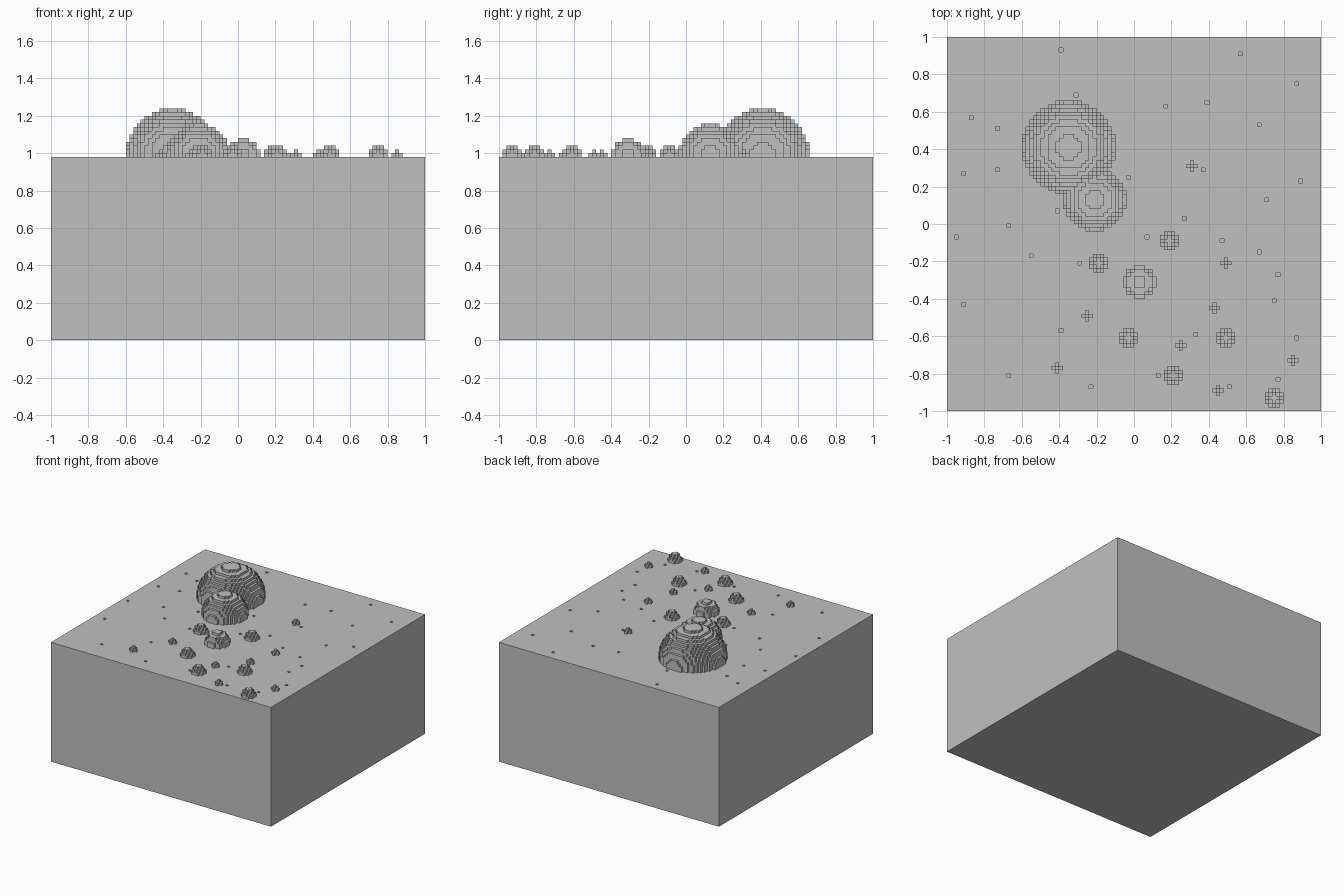
import bpy

if "Cube" in bpy.data.objects:
    bpy.data.objects.remove(bpy.data.objects["Cube"])

V = 0.02          # cube size
N = 100           # cubes per side
BASE = 49         # slab height in cubes

grey = bpy.data.materials.new("stone_grey")
grey.diffuse_color = (0.53, 0.53, 0.53, 1)
grey.use_nodes = True
grey.node_tree.nodes["Principled BSDF"].inputs["Base Color"].default_value = grey.diffuse_color


def cell(c):
    """Grid index of a coordinate."""
    return int((c + 1) / V)


# Stepped domes: radius in cubes -> centres
domes = {
    12: [(-.35, .41)],
    8: [(-.21, .138)],
    4: [(.035, -.306)],
    2: [(.19, -.09), (-.195, -.207), (-.025, -.608), (.49, -.608), (.206, -.817), (.749, -.934)],
    1: [(.31, .305), (.484, -.212), (.428, -.445), (-.245, -.485), (.243, -.645),
        (-.402, -.77), (.842, -.726), (.441, -.899)],
}

# One-cube pits in the slab top
pits = [(-.39, .925), (.578, .908), (.877, .75), (-.307, .697), (.176, .638), (.39, .651),
        (-.869, .579), (-.725, .51), (.676, .523), (-.91, .266), (-.725, .282), (.377, .296),
        (.89, .225), (-.038, .253), (-.406, .066), (.278, .038), (.706, .125), (-.679, -.018),
        (-.952, -.079), (.064, -.079), (.463, -.089), (.663, -.148), (-.55, -.175),
        (-.282, -.207), (.778, -.262), (-.91, -.432), (.749, -.405), (-.393, -.562),
        (.334, -.59), (.866, -.619), (-.679, -.806), (.123, -.806), (.778, -.833),
        (-.238, -.875), (.505, -.875)]

# Height and owning part for every column
height = {(i, j): BASE for i in range(N) for j in range(N)}
owner = {k: "slab" for k in height}
for x, y in pits:
    height[cell(x), cell(y)] = BASE - 1

count = 0
for r, centres in domes.items():
    for x, y in centres:
        count += 1
        name = f"dome_{count:02d}"
        ci, cj = cell(x), cell(y)
        for i in range(ci - r, ci + r + 1):
            for j in range(cj - r, cj + r + 1):
                d = (i - ci) ** 2 + (j - cj) ** 2
                layers = sum(d + k * k < r * r + r for k in range(r + 1))
                if layers and BASE + layers > height.get((i, j), 10 ** 6):
                    height[i, j] = BASE + layers
                    owner[i, j] = name


def build(name, cells):
    """Column tops plus the walls down to lower neighbours."""
    verts, faces, index = [], [], {}

    def v(i, j, k):
        if (i, j, k) not in index:
            index[i, j, k] = len(verts)
            verts.append((i * V - 1, j * V - 1, k * V))
        return index[i, j, k]

    for i, j in cells:
        h = height[i, j]
        ring = [(i, j), (i + 1, j), (i + 1, j + 1), (i, j + 1)]
        faces.append([v(*p, h) for p in ring])
        for s, (di, dj) in enumerate([(0, -1), (1, 0), (0, 1), (-1, 0)]):
            low = height.get((i + di, j + dj))
            if low is not None and low < h:
                a, b = ring[s], ring[(s + 1) % 4]
                for k in range(low, h):
                    faces.append([v(*a, k), v(*b, k), v(*b, k + 1), v(*a, k + 1)])
    if name == "slab":
        # Plain outer sides and underside
        c = [(0, 0), (N, 0), (N, N), (0, N)]
        for a, b in zip(c, c[1:] + c[:1]):
            faces.append([v(*a, 0), v(*b, 0), v(*b, BASE), v(*a, BASE)])
        faces.append([v(*p, 0) for p in reversed(c)])
    me = bpy.data.meshes.new(name)
    me.from_pydata(verts, [], faces)
    me.materials.append(grey)
    ob = bpy.data.objects.new(name, me)
    bpy.context.collection.objects.link(ob)


# Build each part from its own columns
parts = {}
for k, name in owner.items():
    parts.setdefault(name, []).append(k)
for name, cells in parts.items():
    build(name, cells)
